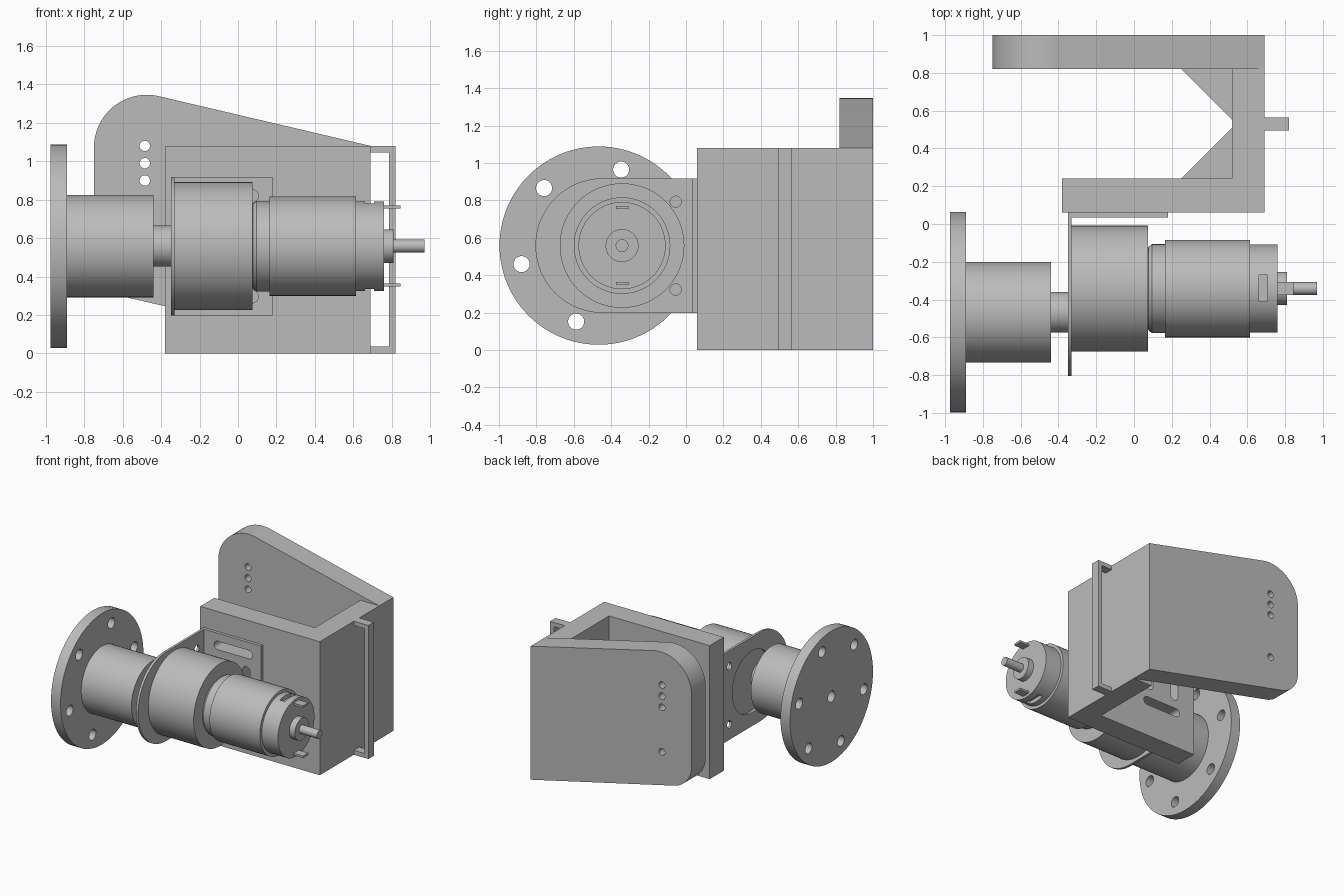
import bpy, bmesh, math
from math import cos, sin, pi

old = bpy.data.objects.get("Cube")
if old:
    bpy.data.objects.remove(old, do_unlink=True)

grey = bpy.data.materials.new("plain_grey")
grey.use_nodes = True
COLOUR = (0.5, 0.5, 0.5, 1)
grey.diffuse_color = COLOUR
grey.node_tree.nodes["Principled BSDF"].inputs["Base Color"].default_value = COLOUR


def finish(name, bm):
    bmesh.ops.recalc_face_normals(bm, faces=bm.faces)
    mesh = bpy.data.meshes.new(name)
    bm.to_mesh(mesh)
    bm.free()
    mesh.materials.append(grey)
    ob = bpy.data.objects.new(name, mesh)
    bpy.context.collection.objects.link(ob)
    return ob


def prism(name, outline, axis, a, b):
    """Extrude a 2D outline along an axis from a to b."""
    place = {"x": lambda u, v, w: (w, u, v),
             "y": lambda u, v, w: (u, w, v),
             "z": lambda u, v, w: (u, v, w)}[axis]
    bm = bmesh.new()
    low = [bm.verts.new(place(u, v, a)) for u, v in outline]
    high = [bm.verts.new(place(u, v, b)) for u, v in outline]
    bm.faces.new(low)
    bm.faces.new(high)
    n = len(outline)
    for i in range(n):
        j = (i + 1) % n
        bm.faces.new((low[i], low[j], high[j], high[i]))
    return finish(name, bm)


def rect(u0, u1, v0, v1):
    return [(u0, v0), (u1, v0), (u1, v1), (u0, v1)]


def arc(u, v, r, start, end, steps=16):
    angles = [start + (end - start) * i / steps for i in range(steps + 1)]
    return [(u + r * cos(t), v + r * sin(t)) for t in angles]


def circle(u, v, r, steps=32):
    return arc(u, v, r, 0, 2 * pi, steps)[:-1]


def slot(u0, v0, u1, v1, r):
    t = math.atan2(v1 - v0, u1 - u0)
    return arc(u1, v1, r, t - pi / 2, t + pi / 2) + arc(u0, v0, r, t + pi / 2, t + 3 * pi / 2)


def lathe(name, y, z, profile, steps=72):
    """Spin (x, radius) points round a line parallel to x; ends are capped."""
    bm = bmesh.new()
    rings = [[bm.verts.new((x, u, v)) for u, v in circle(y, z, r, steps)] for x, r in profile]
    for p, q in zip(rings, rings[1:]):
        for i in range(steps):
            j = (i + 1) % steps
            bm.faces.new((p[i], p[j], q[j], q[i]))
    bm.faces.new(rings[0])
    bm.faces.new(rings[-1])
    return finish(name, bm)


def cut(ob, outlines, axis, a, b):
    """Cut each outline out of a part, then discard the cutter."""
    for outline in outlines:
        cutter = prism("cutter", outline, axis, a, b)
        cutter.hide_render = True
        mod = ob.modifiers.new("cut", "BOOLEAN")
        mod.operation = "DIFFERENCE"
        mod.solver = "EXACT"
        mod.object = cutter
        bpy.context.view_layer.objects.active = ob
        bpy.ops.object.modifier_apply(modifier=mod.name)
        bpy.data.objects.remove(cutter, do_unlink=True)


MID = 0.558        # height of the drive axis
AXLE_Y = -0.467    # output axle
MOTOR_Y = -0.342   # motor axis

# Output flange with six bolt holes and a centre bore
flange = lathe("wheel_flange", AXLE_Y, MID, [(-0.975, 0.53), (-0.89, 0.53)], 96)
bolts = [circle(AXLE_Y + 0.424 * cos(t), MID + 0.424 * sin(t), 0.043)
         for t in (math.radians(13.5 + 60 * i) for i in range(6))]
cut(flange, bolts + [circle(AXLE_Y, MID, 0.045)], "x", -1.1, -0.8)
hub = lathe("flange_hub", AXLE_Y, MID, [(-0.89, 0.266), (-0.44, 0.266)])
axle = lathe("output_axle", AXLE_Y, MID, [(-0.44, 0.107), (-0.33, 0.107)])

# Gearbox and motor
gearbox = lathe("gearbox", MOTOR_Y, MID, [(-0.33, 0.333), (0.075, 0.333)])
motor = lathe("motor", MOTOR_Y, MID, [
    (0.07, 0.2), (0.077, 0.222), (0.095, 0.235), (0.165, 0.235), (0.165, 0.258),
    (0.615, 0.258), (0.615, 0.233), (0.76, 0.233)])
for side in (-1, 1):
    z0, z1 = sorted((MID + side * 0.2, MID + side * 0.3))
    cut(motor, [rect(0.662, 0.708, -0.41, -0.27)], "z", z0, z1)
    z = MID + side * 0.203
    prism("motor_terminal", rect(-0.375, -0.308, z - 0.008, z + 0.008), "x", 0.75, 0.845)
boss = lathe("motor_rear_boss", MOTOR_Y, MID, [(0.76, 0.088), (0.81, 0.088)])
shaft = lathe("motor_rear_shaft", MOTOR_Y, MID, [(0.81, 0.034), (0.97, 0.034)])

# Angle bracket: rounded face plate and slotted mounting leg
face_plate = prism("bracket_face",
                   [(0.06, MID + 0.36)] + arc(-0.445, MID, 0.36, pi / 2, 3 * pi / 2, 40)
                   + [(0.06, MID - 0.36)], "x", -0.35, -0.33)
cut(face_plate, [circle(-0.055, MID + s * 0.235, 0.03) for s in (-1, 1)]
    + [circle(MOTOR_Y, MID, 0.25, 48)], "x", -0.4, -0.3)
leg = prism("bracket_leg", rect(-0.33, 0.18, MID - 0.36, MID + 0.36), "y", 0.035, 0.06)

# Frame: front wall and side wall in one piece, with slots through the front
walls = prism("frame_walls", [(-0.38, 0.06), (0.69, 0.06), (0.69, 0.82), (0.52, 0.82),
                              (0.52, 0.24), (-0.38, 0.24)], "z", 0, 1.08)
slots = [slot(-0.205, MID + s * 0.262, 0.072, MID + s * 0.262, 0.034) for s in (-1, 1)]
slots += [slot(x, MID - 0.125, x, MID + 0.125, 0.034) for x in (-0.19, 0.05)]
for part in (leg, walls):
    cut(part, slots, "y", 0, 0.3)

# Corner gussets inside the frame
prism("front_gusset", [(0.25, 0.24), (0.52, 0.24), (0.52, 0.51)], "z", 0.46, 0.64)
prism("back_gusset", [(0.25, 0.82), (0.52, 0.82), (0.52, 0.55)], "z", 0.46, 0.64)

# Slanted back plate with rounded free end and a row of holes
TILT = math.atan(0.23)
back_plate = prism("back_plate", [(0.69, 0), (0.69, 1.08)]
                   + arc(-0.475, 1.071, 0.275, pi / 2 - TILT, pi, 24)
                   + arc(-0.55, 0.49, 0.2, pi, 1.5 * pi - TILT, 24), "y", 0.82, 1.0)
cut(back_plate, [circle(-0.485, z, 0.027) for z in (1.08, 0.99, 0.9, 0.54)], "y", 0.7, 1.1)

# Side handle: upright bar on two short arms
prism("side_handle", [(0.69, 0), (0.82, 0), (0.82, 1.08), (0.69, 1.08), (0.69, 1.045),
                      (0.785, 1.045), (0.785, 0.035), (0.69, 0.035)], "y", 0.495, 0.565)

# Smooth round surfaces, crisp edges
bpy.ops.object.select_all(action="DESELECT")
for ob in bpy.context.collection.objects:
    if ob.type == "MESH" and ob.data.materials and ob.data.materials[0] == grey:
        ob.select_set(True)
        bpy.context.view_layer.objects.active = ob
bpy.ops.object.shade_smooth_by_angle(angle=math.radians(30))
